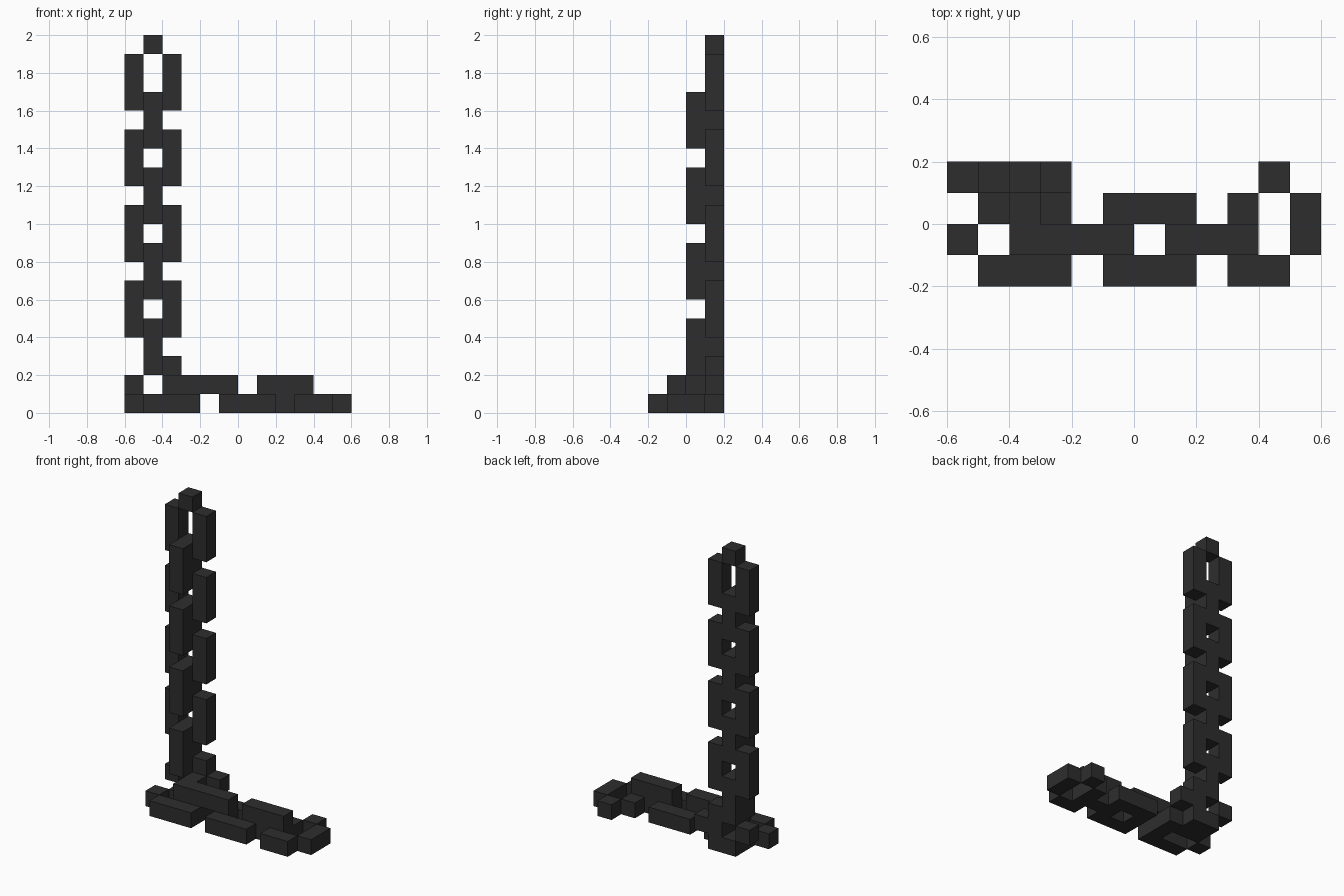
import bpy, bmesh
from mathutils import Vector

if "Cube" in bpy.data.objects:
    bpy.data.objects.remove(bpy.data.objects["Cube"])

U = 0.1                              # one block
ORIGIN = Vector((-0.6, -0.2, 0.0))   # corner of the block grid

mat = bpy.data.materials.new("dark iron")
mat.diffuse_color = (0.027, 0.027, 0.027, 1)
mat.use_nodes = True
mat.node_tree.nodes["Principled BSDF"].inputs["Base Color"].default_value = mat.diffuse_color

parts = {}


def box(part, x, y, z):
    """Fill a block range with half-open (from, to) limits on each axis."""
    cells = parts.setdefault(part, set())
    cells.update((i, j, k) for i in range(*x) for j in range(*y) for k in range(*z))


# Hanging chain: flat links facing front, joined by links turned edge-on
for n in range(4):
    z = 4 + 4 * n
    link = f"hanging_link_{n + 1}"
    for x in (0, 2):
        box(link, (x, x + 1), (3, 4), (z, z + 3))
    box(link, (1, 2), (3, 4), (z + 3, z + 4))
    box(f"hanging_joint_{n + 1}", (1, 2), (2, 4), (z - 2, z + 1))

# Tilted link where the chain meets the ground
for x, z in ((0, 1), (1, 0), (2, 0), (3, 1), (2, 2)):
    box("tilted_link", (x, x + 1), (3, 4), (z, z + 1))

# Ground chain: two straight flat links
for n, x in enumerate((1, 5)):
    for y in (0, 2):
        box(f"ground_link_{n + 1}", (x, x + 3), (y, y + 1), (0, 1))
box("ground_link_1", (0, 1), (1, 2), (0, 1))
box("ground_link_2", (8, 9), (1, 2), (0, 1))

# Upright joints; the first bends into the tilted link
box("bent_joint", (2, 6), (1, 2), (1, 2))
box("bent_joint", (2, 3), (2, 4), (1, 2))
for x in (3, 5):
    box("bent_joint", (x, x + 1), (1, 2), (0, 1))
box("ground_joint", (7, 10), (1, 2), (0, 2))

# Last link, turned aside on the ground
box("end_link", (9, 11), (0, 1), (0, 1))
box("end_link", (9, 10), (2, 3), (0, 1))
box("end_link", (10, 11), (3, 4), (0, 1))
box("end_link", (11, 12), (1, 3), (0, 1))

solid = set().union(*parts.values())


def build(name, cells):
    """Make the outer faces of one part, skipping faces against other blocks."""
    bm = bmesh.new()
    for c in cells:
        for axis in range(3):
            for s in (-1, 1):
                near = list(c)
                near[axis] += s
                if tuple(near) in solid:
                    continue
                a, b = (axis + 1) % 3, (axis + 2) % 3
                ring = []
                for da, db in ((0, 0), (1, 0), (1, 1), (0, 1))[::s]:
                    p = Vector(c)
                    p[axis] += s > 0
                    p[a] += da
                    p[b] += db
                    ring.append(bm.verts.new(ORIGIN + p * U))
                bm.faces.new(ring)
    bmesh.ops.remove_doubles(bm, verts=bm.verts, dist=0.001)
    bmesh.ops.dissolve_limit(bm, angle_limit=0.01, verts=bm.verts, edges=bm.edges)
    mesh = bpy.data.meshes.new(name)
    bm.to_mesh(mesh)
    bm.free()
    mesh.materials.append(mat)
    bpy.context.collection.objects.link(bpy.data.objects.new(name, mesh))


taken = set()
for name, cells in parts.items():
    build(name, cells - taken)
    taken |= cells
